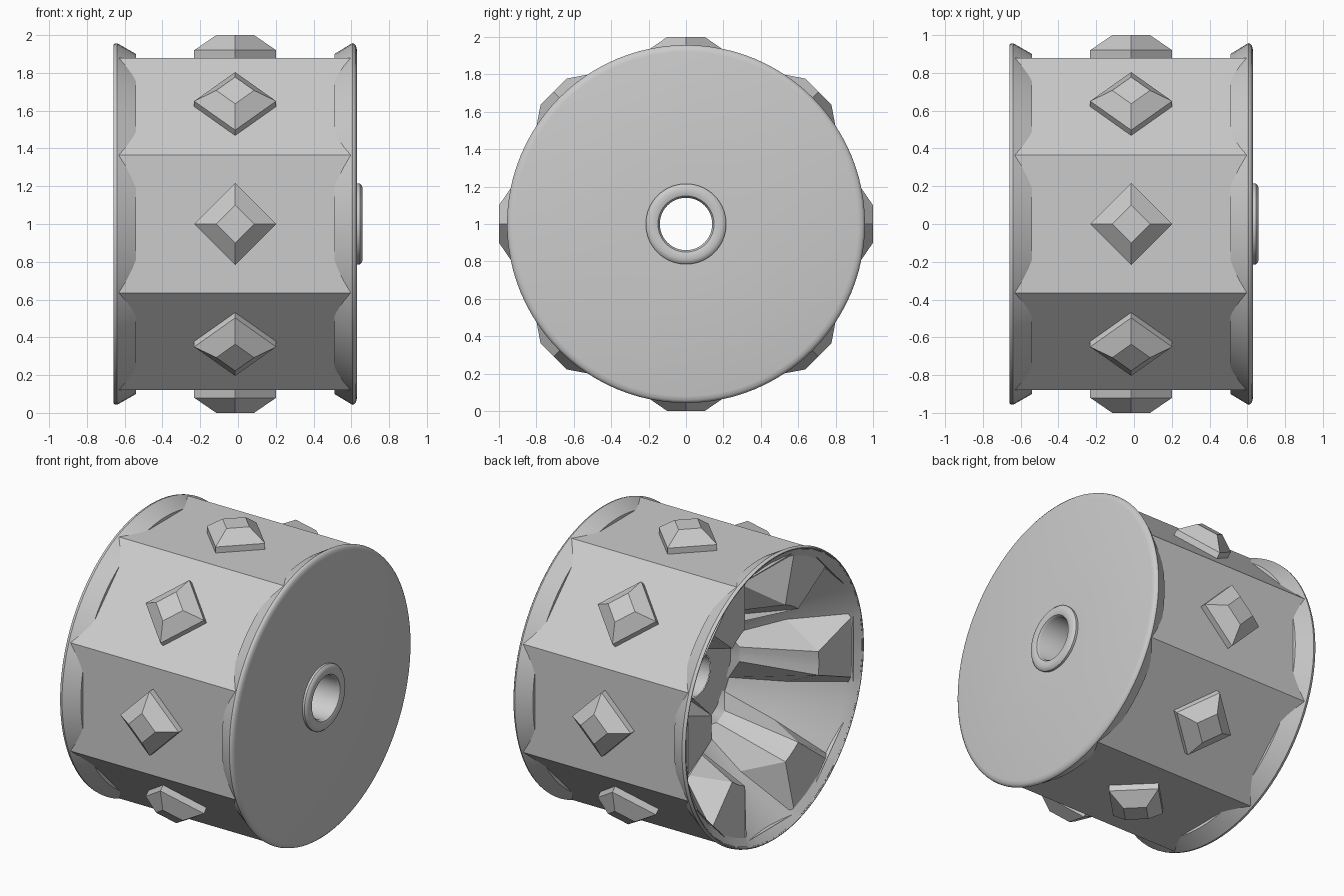
import bpy, bmesh
from math import sin, cos, radians, pi
from mathutils import Matrix

cube = bpy.data.objects.get("Cube")
if cube:
    bpy.data.objects.remove(cube)

grey = bpy.data.materials.new("light_grey")
grey.use_nodes = True
colour = (0.6, 0.6, 0.6, 1)
grey.diffuse_color = colour
grey.node_tree.nodes["Principled BSDF"].inputs["Base Color"].default_value = colour

AXLE = Matrix.Translation((0, 0, 1))


def finish(name, bm, smooth=None):
    bmesh.ops.recalc_face_normals(bm, faces=bm.faces)
    mesh = bpy.data.meshes.new(name)
    bm.to_mesh(mesh)
    bm.free()
    mesh.materials.append(grey)
    obj = bpy.data.objects.new(name, mesh)
    bpy.context.collection.objects.link(obj)
    if smooth:
        bpy.ops.object.select_all(action='DESELECT')
        obj.select_set(True)
        bpy.context.view_layer.objects.active = obj
        bpy.ops.object.shade_smooth_by_angle(angle=radians(smooth))


def loft(name, rings, smooth=None, cap=False):
    """Skin a list of rings that all have the same number of points."""
    bm = bmesh.new()
    loops = [[bm.verts.new(AXLE @ p) for p in ring] for ring in rings]
    n = len(loops[0])
    for a, b in zip(loops, loops[1:]):
        for i in range(n):
            j = (i + 1) % n
            bm.faces.new((a[i], a[j], b[j], b[i]))
    if cap:
        bm.faces.new(loops[0])
        bm.faces.new(loops[-1])
    finish(name, bm, smooth)


def point(x, r, angle):
    return Matrix.Translation((x, r * cos(angle), r * sin(angle))).translation


def lathe(name, profile, sides, phase=0, smooth=None):
    """Turn an (x, radius) profile about the axle."""
    rings = [[point(x, r, phase + 2 * pi * i / sides) for i in range(sides)]
             for x, r in profile]
    loft(name, rings, smooth)


# Eight-sided tread
lathe("tread", [(-.63, .952), (.60, .952)], 8, phase=pi / 8)

# Flared rim on the open side
lathe("open_rim", [(-.54, .865), (-.54, .90), (-.64, .957), (-.652, .955),
                   (-.66, .949), (-.66, .944), (-.655, .94)], 96, smooth=35)

# Flared rim, flat cover, raised hub ring and axle bore
lathe("closed_cover", [(.51, .865), (.51, .90), (.605, .957), (.615, .954), (.625, .942),
                       (.63, .92), (.63, .215), (.645, .215), (.655, .205), (.66, .19),
                       (.66, .165), (.655, .15), (.64, .14), (-.08, .14)], 96, smooth=35)

# Dished wheel centre: six raised wedge spokes with scooped hollows between them
stations = [  # spoke x, radius, scoop x, radius, spoke top and base half angles
    (-.655, .94, -.655, .94, 13, 15),
    (-.62, .89, -.61, .885, 13, 15),
    (-.59, .57, -.32, .64, 8, 19),
    (-.12, .40, -.08, .37, 7, 23),
    (-.08, .36, -.08, .34, 7, 23),
    (-.08, .145, -.08, .145, 7, 23),
]
rings = []
for sx, sr, px, pr, top, base in stations:
    ring = []
    for k in range(6):
        for f in (-1, -.33, .33, 1):
            ring.append(point(sx, sr, radians(60 * k + f * top)))
        for i in range(6):
            angle = base + (60 - 2 * base) * i / 5
            ring.append(point(px, pr, radians(60 * k + angle)))
    rings.append(ring)
loft("spoked_dish", rings, smooth=25)

# Diamond studs, one on each tread face
for k in range(8):
    turn = Matrix.Rotation(k * pi / 4, 4, 'X')
    rings = []
    for height, half in ((.86, .217), (.92, .217), (1.0, .1)):
        rings.append([(turn @ Matrix.Translation((-.015 + half * cos(i * pi / 2),
                                                  half * sin(i * pi / 2), height))).translation
                      for i in range(4)])
    loft("stud_%d" % (k + 1), rings, cap=True)
